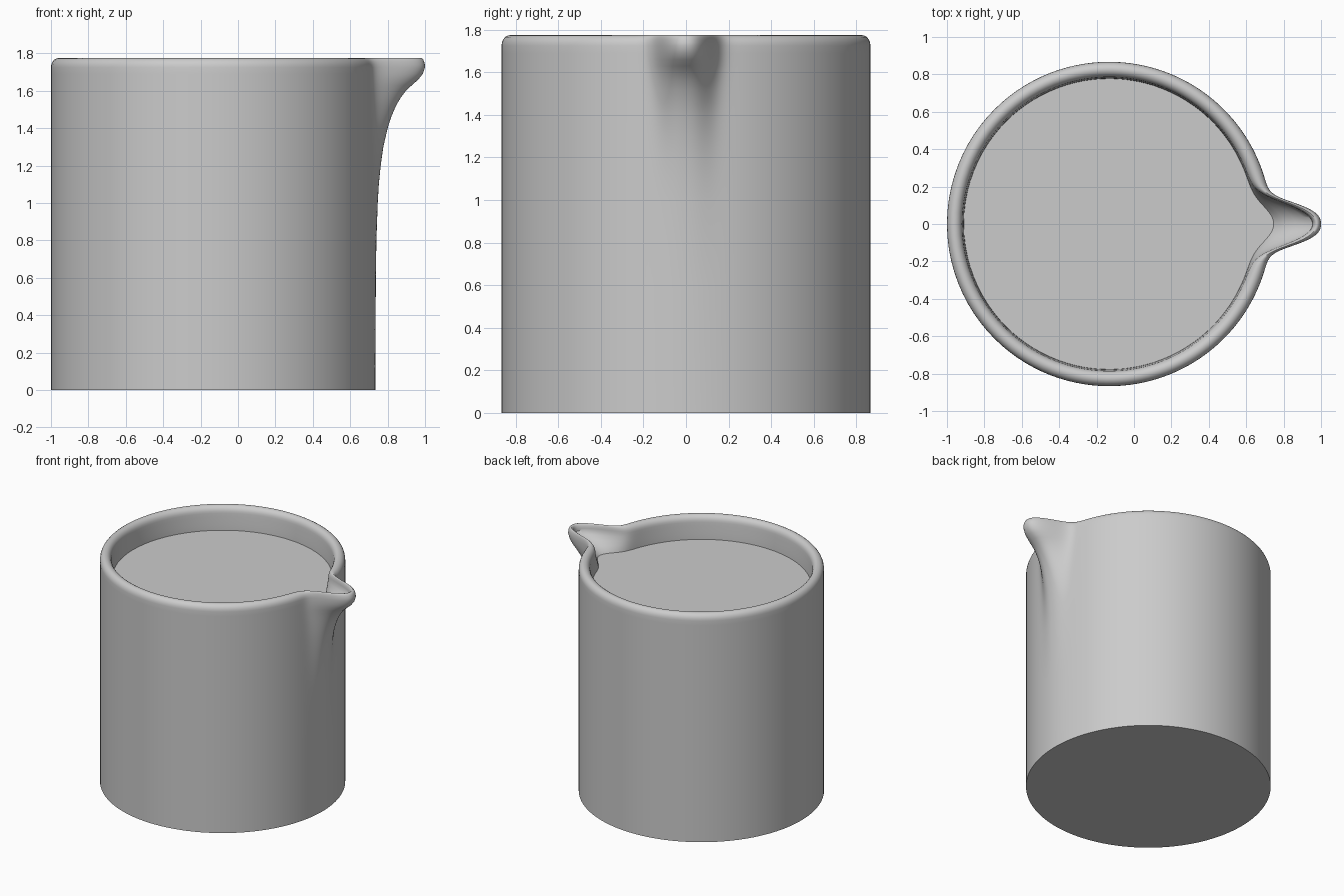
import bpy, bmesh
from math import pi, sin, cos, exp

if "Cube" in bpy.data.objects:
    bpy.data.objects.remove(bpy.data.objects["Cube"])

N = 192                      # points around, denser near the spout
CX, R_OUT, R_IN = -0.133, 0.867, 0.785
RIM_Z, RIM_H = 1.725, 0.05
LIQUID_Z = 1.595


def angle(i):
    u = 2 * i / N - 1
    return pi * (0.3 * u + 0.7 * u ** 3)


ANGLES = [angle(i) for i in range(N)]


def outer_r(a, bulge):
    return R_OUT + bulge * exp(-(abs(a) / 0.13) ** 2.5)


def inner_r(a, bulge, base=R_IN):
    return base + bulge * exp(-(a / 0.145) ** 2)


def add_ring(bm, radii, z):
    zs = z if isinstance(z, list) else [z] * N
    return [bm.verts.new((CX + r * cos(a), r * sin(a), h))
            for r, a, h in zip(radii, ANGLES, zs)]


def finish(bm, name):
    bmesh.ops.recalc_face_normals(bm, faces=bm.faces)
    mesh = bpy.data.meshes.new(name)
    bm.to_mesh(mesh)
    bm.free()
    ob = bpy.data.objects.new(name, mesh)
    bpy.context.collection.objects.link(ob)
    bpy.ops.object.select_all(action='DESELECT')
    ob.select_set(True)
    bpy.context.view_layer.objects.active = ob
    bpy.ops.object.shade_smooth_by_angle(angle=0.7)
    return ob


# Jug body: outer wall with the spout swelling out (height, bulge)
OUTER = [(0, 0), (0.6, 0.003), (0.8, 0.006), (1.0, 0.013), (1.1, 0.019),
         (1.2, 0.029), (1.3, 0.043), (1.4, 0.066), (1.46, 0.085),
         (1.52, 0.111), (1.56, 0.134), (1.6, 0.164), (1.63, 0.196),
         (1.66, 0.230), (1.69, 0.254), (RIM_Z, 0.266)]
# Inner wall going down to the floor (height, bulge, base radius)
INNER = [(1.70, 0.270, 0.783), (1.67, 0.215, 0.781), (1.64, 0.160, 0.779),
         (LIQUID_Z, 0.103, 0.777), (1.5, 0.05, 0.777), (1.3, 0.02, 0.777),
         (1.0, 0.005, 0.777), (0.08, 0, 0.777)]

bm = bmesh.new()
rings = [add_ring(bm, [outer_r(a, b) for a in ANGLES], z) for z, b in OUTER]

# Rounded rim between the two walls
STEPS = 10
for k in range(1, STEPS + 1):
    p = pi * k / STEPS
    t = (1 - cos(p)) / 2
    radii = [outer_r(a, 0.266) * (1 - t) + inner_r(a, 0.303) * t for a in ANGLES]
    rings.append(add_ring(bm, radii, RIM_Z + RIM_H * sin(p)))

for z, b, base in INNER:
    rings.append(add_ring(bm, [inner_r(a, b, base) for a in ANGLES], z))

for lo, hi in zip(rings, rings[1:]):
    for i in range(N):
        j = (i + 1) % N
        bm.faces.new((lo[i], lo[j], hi[j], hi[i]))
bm.faces.new(rings[0])
bm.faces.new(rings[-1])
finish(bm, "jug_body")

# Liquid surface filling the jug and the root of the spout
bm = bmesh.new()
bm.faces.new(add_ring(bm, [inner_r(a, 0.104, 0.778) for a in ANGLES], LIQUID_Z))
finish(bm, "liquid_surface")
